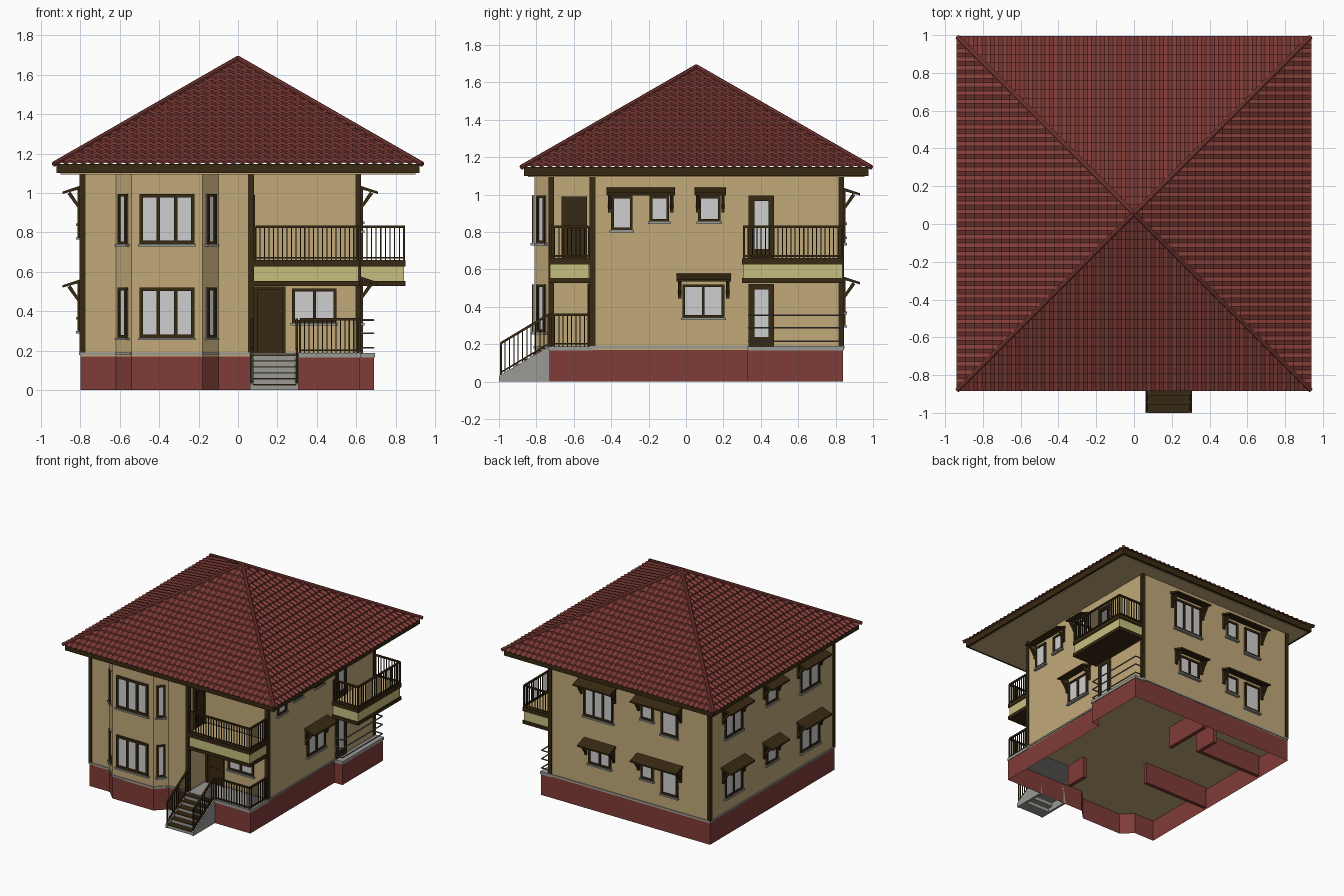
import bpy, bmesh, math
from mathutils import Vector, Matrix

if "Cube" in bpy.data.objects:
    bpy.data.objects.remove(bpy.data.objects["Cube"])

COL = {"tan_wall": (.54, .40, .19), "red_clay": (.215, .045, .039), "dark_wood": (.038, .022, .006),
       "pale_yellow": (.56, .52, .21), "stone_grey": (.32, .32, .30), "window_glass": (.62, .62, .62),
       "steel_grey": (.15, .15, .16)}
MATS = {}
for k, c in COL.items():
    MATS[k] = bpy.data.materials.new(k)
    MATS[k].diffuse_color = (*c, 1)

parts = {}


def bm_of(name, mat):
    return parts.setdefault(name, (bmesh.new(), mat))[0]


def prism(part, mat, pts, vec, M=Matrix()):
    """Polygon of 3D points swept along vec."""
    bm = bm_of(part, mat)
    a = [bm.verts.new(M @ Vector(p)) for p in pts]
    b = [bm.verts.new(M @ (Vector(p) + Vector(vec))) for p in pts]
    fs = [bm.faces.new(a), bm.faces.new(b[::-1])]
    n = len(a)
    fs += [bm.faces.new((a[i], b[i], b[(i + 1) % n], a[(i + 1) % n])) for i in range(n)]
    bmesh.ops.recalc_face_normals(bm, faces=fs)


def box(part, mat, x0, x1, y0, y1, z0, z1, M=Matrix()):
    prism(part, mat, [(x0, y0, z0), (x1, y0, z0), (x1, y1, z0), (x0, y1, z0)], (0, 0, z1 - z0), M)


def bar(part, mat, a, b, r, n=4):
    """Straight rod between two points."""
    a, b = Vector(a), Vector(b)
    d = b - a
    M = Matrix.Translation((a + b) / 2) @ d.to_track_quat('Z', 'Y').to_matrix().to_4x4() @ Matrix.Rotation(math.pi / n, 4, 'Z')
    bmesh.ops.create_cone(bm_of(part, mat), cap_ends=True, segments=n, radius1=r, radius2=r, depth=d.length, matrix=M)


def wall(origin, u, out):
    """Wall frame: local x along the wall, y outward, z up."""
    return Matrix(((u[0], out[0], 0, origin[0]), (u[1], out[1], 0, origin[1]), (0, 0, 1, 0), (0, 0, 0, 1)))


FRONT = wall((0, -.51), (1, 0), (0, -1))
BAY = wall((0, -.81), (1, 0), (0, -1))
RIGHT = wall((.62, 0), (0, 1), (1, 0))
BACK = wall((0, .84), (1, 0), (0, 1))
LEFT = wall((-.8, 0), (0, 1), (-1, 0))
NOOK = wall((.07, 0), (0, 1), (1, 0))
q = math.sqrt(.5)
BAY_L = wall((-.58, -.77), (q, -q), (-q, -q))
BAY_R = wall((-.14, -.77), (q, q), (q, -q))


def window(M, u0, u1, z0, z1, n=1, f=.015, sill=True):
    box("window_panes", "window_glass", u0, u1, -.01, .005, z0, z1, M)
    for a, b in ((z0, z0 + f), (z1 - f, z1)):
        box("window_frames", "dark_wood", u0, u1, -.01, .014, a, b, M)
    for i in range(n + 1):
        c = u0 + f / 2 + (u1 - u0 - f) * i / n
        box("window_frames", "dark_wood", c - f / 2, c + f / 2, -.01, .014, z0, z1, M)
    if sill:
        box("window_sills", "stone_grey", u0 - .008, u1 + .008, -.01, .022, z0 - .012, z0, M)


def awning(M, u0, u1, zt):
    prism("awnings", "dark_wood", [(u0, 0, zt + .005), (u0, .09, zt - .02), (u0, .09, zt - .008), (u0, 0, zt + .022)],
          (u1 - u0, 0, 0), M)
    for u in (u0 + .008, u1 - .026):
        box("awning_brackets", "dark_wood", u, u + .018, -.005, .014, zt - .11, zt + .01, M)
        prism("awning_brackets", "dark_wood", [(u, .01, zt - .095), (u, .065, zt - .02), (u, .05, zt - .008),
              (u, .01, zt - .07)], (.018, 0, 0), M)


def railing(part, pts, h, gap=.0225):
    """Handrail, foot rail and balusters along a path (may slope)."""
    up = Vector((0, 0, h))
    for a, b in zip(pts, pts[1:]):
        a, b = Vector(a), Vector(b)
        bar(part, "dark_wood", a + up, b + up, .009)
        bar(part, "dark_wood", a + up * .08, b + up * .08, .006)
        n = max(2, round((b - a).length / gap))
        for i in range(n + 1):
            p = a.lerp(b, i / n)
            bar(part, "dark_wood", p, p + up, .007 if i in (0, n) else .0038)


# Walls with front bay and recessed porch corner
BAYPTS = [(-.8, -.73), (-.62, -.73), (-.54, -.81), (-.18, -.81), (-.10, -.73)]
HOUSE = BAYPTS + [(.07, -.73), (.07, -.51), (.62, -.51), (.62, .84), (-.8, .84)]
prism("walls", "tan_wall", [(x, y, .17) for x, y in HOUSE], (0, 0, .93))
for (x0, y0), (x1, y1) in zip(HOUSE, HOUSE[1:] + HOUSE[:1]):
    bar("plinth_ledge", "stone_grey", (x0, y0, .184), (x1, y1, .184), .009)

# Hollow plinth and its inner foundation walls
bm = bm_of("plinth", "red_clay")
PLINTH = BAYPTS + [(.62, -.73), (.62, .33), (.69, .33), (.69, .84), (-.8, .84)]
core = bm.faces.new([bm.verts.new((x, y, 0)) for x, y in PLINTH])
ring = bmesh.ops.inset_region(bm, faces=[core], thickness=.035, use_even_offset=True, use_boundary=True)["faces"]
bmesh.ops.delete(bm, geom=[core], context='FACES')
ext = bmesh.ops.extrude_face_region(bm, geom=ring, use_keep_orig=True)["geom"]
bmesh.ops.translate(bm, vec=(0, 0, .18), verts=[v for v in ext if isinstance(v, bmesh.types.BMVert)])
bmesh.ops.recalc_face_normals(bm, faces=bm.faces[:])
for r in ((-.78, -.2, -.12, -.09), (-.02, .01, .42, .82), (-.78, -.2, .5, .53), (-.22, -.19, .5, .7), (.19, .22, -.51, -.33)):
    box("foundation_walls", "red_clay", *r, 0, .175)

# Porch and terrace slabs, corner posts
box("porch_slab", "stone_grey", .06, .625, -.735, -.5, .165, .188)
box("terrace_slab", "stone_grey", .6, .695, .325, .845, .165, .188)
for x, y in ((-.79, -.72), (.065, -.72), (.61, -.5), (-.79, .83), (.61, .83)):
    box("corner_posts", "dark_wood", x - .015, x + .015, y - .015, y + .015, .19, 1.1)

# Balconies: dark rims, yellow band
for x0, x1, y0, y1 in ((.08, .62, -.735, -.51), (.62, .85, .30, .845)):
    box("balcony_rims", "dark_wood", x0, x1, y0, y1, .527, .553)
    box("balcony_bands", "pale_yellow", x0, x1 - .008, y0 + .008, y1 - .008, .553, .627)
    box("balcony_rims", "dark_wood", x0, x1, y0, y1, .627, .658)
    box("balcony_floors", "tan_wall", x0, x1 - .015, y0 + .015, y1 - .015, .65, .661)
railing("front_balcony_railing", [(.09, -.725, .658), (.61, -.725, .658), (.61, -.52, .658)], .17)
railing("side_balcony_railing", [(.63, .31, .658), (.842, .31, .658), (.842, .835, .658), (.63, .835, .658)], .17)
railing("porch_railing", [(.315, -.725, .188), (.61, -.725, .188), (.61, -.52, .188)], .17)
for z in (.215, .288, .355):
    path = [(.62, .335, z), (.687, .335, z), (.687, .838, z), (.62, .838, z)]
    for a, b in zip(path, path[1:]):
        bar("terrace_rails", "steel_grey", a, b, .005, 6)

# Entrance stairs with sloped side walls
N = 6
for i in range(N):
    y, z = -.995 + i * .265 / N, .18 * (i + 1) / N
    box("stair_steps", "stone_grey", .075, .295, y, y + .265 / N, max(0, z - .06), z - .006)
    box("stair_treads", "dark_wood", .075, .295, y - .005, y + .265 / N, z - .006, z)
for x in (.06, .29):
    prism("stair_sides", "stone_grey", [(x, -1, 0), (x, -.73, 0), (x, -.73, .19), (x, -1, .03)], (.018, 0, 0))
    railing("stair_railing", [(x + .009, -.99, .035), (x + .009, -.735, .188)], .17, .027)

# Bay windows on both floors
for z0, z1 in ((.265, .52), (.74, .995)):
    window(BAY, -.50, -.22, z0, z1, 3, .018)
    for M in (BAY_L, BAY_R):
        window(M, -.032, .032, z0, z1, 1, .014)

# Front porch window; doors
window(FRONT, .275, .5, .34, .515, 2)
for M, u0, u1, z0, z1 in ((FRONT, .082, .24, .188, .525), (NOOK, -.665, -.53, .66, .99)):
    box("solid_doors", "dark_wood", u0, u1, -.01, .008, z0, z1, M)
    for a, b in ((u0, u0 + .018), (u1 - .018, u1)):
        box("door_frames", "dark_wood", a, b, -.01, .016, z0, z1, M)
    box("door_frames", "dark_wood", u0, u1, -.01, .016, z1 - .018, z1, M)
    box("door_panels", "dark_wood", u0 + .035, u1 - .035, 0, .012, z0 + .04, z0 + .13, M)
    box("door_panels", "dark_wood", u0 + .035, u1 - .035, 0, .012, z0 + .16, z1 - .045, M)
for z0 in (.188, .66):
    window(RIGHT, .335, .47, z0, z0 + .335, 1, .03, False)
    box("glazed_door_kicks", "dark_wood", .335, .47, -.01, .012, z0, z0 + .05, RIGHT)

# Right side windows
window(RIGHT, -.4, -.285, .81, .995)
window(RIGHT, -.195, -.09, .855, .995)
window(RIGHT, .065, .185, .855, .995)
window(RIGHT, -.02, .205, .34, .52, 2)
for u0, u1, z in ((-.425, -.06, 1.015), (.045, .215, 1.015), (-.05, .24, .555)):
    awning(RIGHT, u0, u1, z)

# Back windows
window(BACK, .05, .31, .74, .995, 3)
window(BACK, .07, .265, .37, .52, 2)
awning(BACK, .02, .35, 1.015)
awning(BACK, .03, .31, .54)
for z in (.52, .995):
    window(BACK, -.305, -.195, z - .145, z)
    window(BACK, -.52, -.375, z - .22, z)
    awning(BACK, -.56, -.155, z + .02)

# Left windows, same on both floors
for z in (.52, .995):
    for u0, u1, h, n in ((.44, .66, .22, 2), (.0, .14, .15, 1), (-.53, -.29, .22, 2)):
        window(LEFT, u0, u1, z - h, z, n)
        awning(LEFT, u0 - .04, u1 + .04, z + .02)

# Eaves
CY, H = .055, .94
box("eaves_fascia", "dark_wood", -.92, .92, CY - .92, CY + .92, 1.1, 1.148)
box("soffit", "tan_wall", -.9, .9, CY - .9, CY + .9, 1.094, 1.102)

# Tiled roof: one wavy stepped slope, mitred, then spun round four times
bm = bm_of("roof_tiles", "red_clay")
ROWS, PERIOD, SUB, BASE, RISE = 20, .0447, 6, 1.136, .54
cols = round(2 * H / PERIOD * SUB)
lines = []
for r in range(ROWS):
    for d, lift in ((r, .013), (r + 1, .0)):
        t = d / ROWS
        lines.append([bm.verts.new((-H + 2 * H * c / cols, -H + t * H,
                      BASE + t * RISE + lift + .005 * math.cos(2 * math.pi * c / SUB))) for c in range(cols + 1)])
for lo, hi in zip(lines, lines[1:]):
    for c in range(cols):
        bm.faces.new((lo[c], lo[c + 1], hi[c + 1], hi[c]))
for s in (1, -1):
    bmesh.ops.bisect_plane(bm, geom=bm.verts[:] + bm.edges[:] + bm.faces[:], plane_co=(0, 0, 0),
                           plane_no=(s, 1, 0), clear_outer=True)
bmesh.ops.spin(bm, geom=bm.verts[:] + bm.edges[:] + bm.faces[:], cent=(0, 0, 0), axis=(0, 0, 1),
               angle=1.5 * math.pi, steps=3, use_duplicate=True)
bmesh.ops.translate(bm, vec=(0, CY, 0), verts=bm.verts[:])
for sx in (-1, 1):
    for sy in (-1, 1):
        bar("hip_caps", "red_clay", (sx * .935, CY + sy * .935, 1.146), (0, CY, 1.683), .013, 8)

# Turn every part into an object
for name, (bm, mat) in parts.items():
    me = bpy.data.meshes.new(name)
    bm.to_mesh(me)
    bm.free()
    me.materials.append(MATS[mat])
    ob = bpy.data.objects.new(name, me)
    bpy.context.collection.objects.link(ob)
    if name in ("roof_tiles", "hip_caps"):
        bpy.ops.object.select_all(action='DESELECT')
        ob.select_set(True)
        bpy.context.view_layer.objects.active = ob
        bpy.ops.object.shade_smooth_by_angle(angle=math.radians(35))

for m in bpy.data.materials:
    if m.users and not m.is_grease_pencil:
        m.use_nodes = True
        m.node_tree.nodes["Principled BSDF"].inputs["Base Color"].default_value = m.diffuse_color
